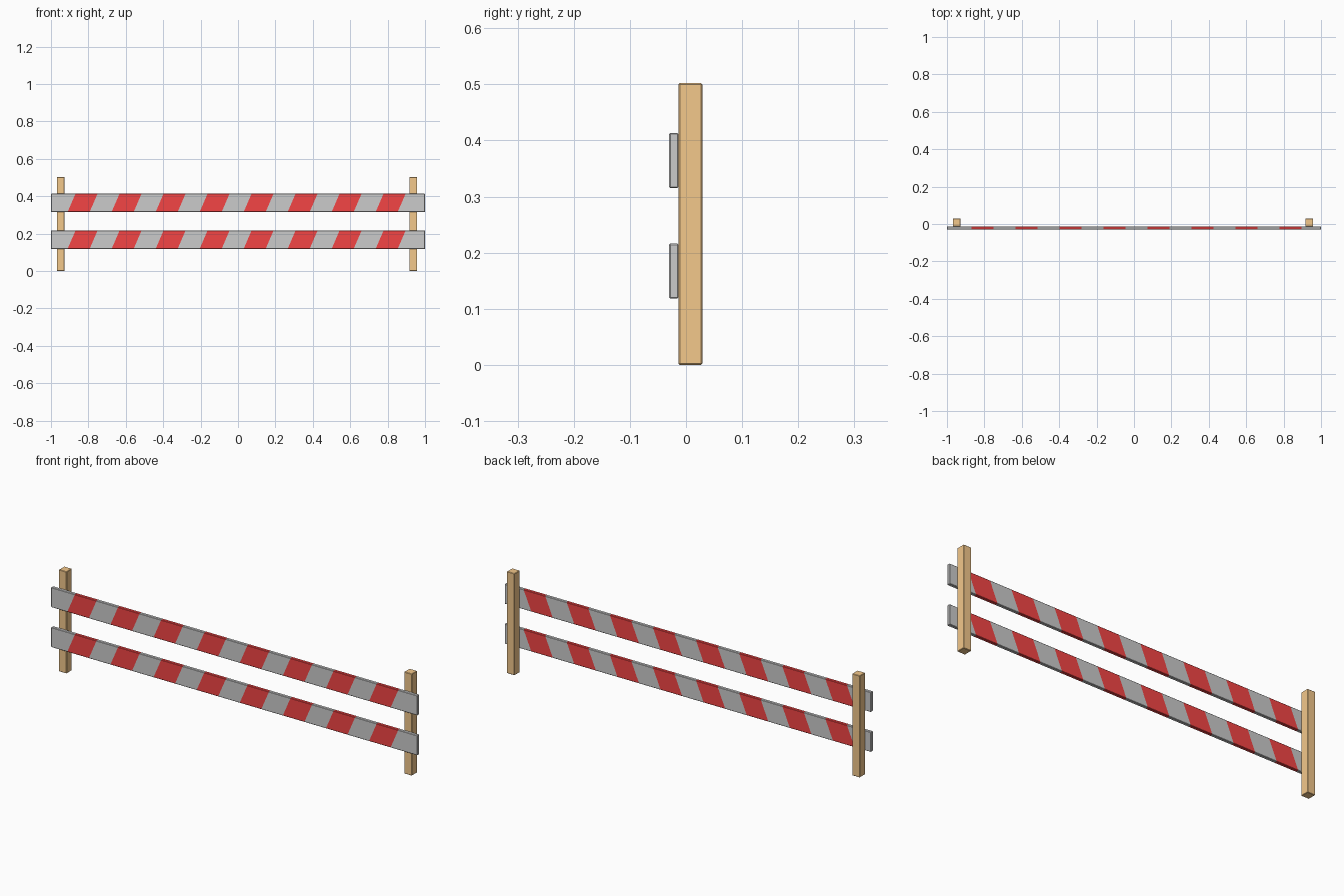
import bpy
import bmesh
from math import floor
from mathutils import Matrix, Vector

if "Cube" in bpy.data.objects:
    bpy.data.objects.remove(bpy.data.objects["Cube"])


def material(name, color):
    mat = bpy.data.materials.new(name)
    mat.diffuse_color = (*color, 1)
    mat.use_nodes = True
    mat.node_tree.nodes["Principled BSDF"].inputs["Base Color"].default_value = mat.diffuse_color
    return mat


wood = material("wood", (0.9, 0.58, 0.26))
grey = material("grey", (0.8, 0.8, 0.8))
red = material("red", (0.9, 0.06, 0.06))


def box_mesh(lo, hi, bevel):
    lo, hi = Vector(lo), Vector(hi)
    bm = bmesh.new()
    bmesh.ops.create_cube(bm, size=1, matrix=Matrix.Translation((lo + hi) / 2)
                          @ Matrix.Diagonal((*(hi - lo), 1)))
    bmesh.ops.bevel(bm, geom=bm.edges[:], offset=bevel, segments=1,
                    profile=0.5, affect='EDGES')
    return bm


def finish(bm, name, mats):
    mesh = bpy.data.meshes.new(name)
    for mat in mats:
        mesh.materials.append(mat)
    bm.to_mesh(mesh)
    bm.free()
    obj = bpy.data.objects.new(name, mesh)
    bpy.context.collection.objects.link(obj)


# Wooden posts behind the boards
for side, x in (("left", -0.948), ("right", 0.937)):
    finish(box_mesh((x - 0.021, -0.013, 0), (x + 0.021, 0.029, 0.502), 0.002),
           side + "_post", [wood])

# Boards cut along slanted planes, alternate bands coloured red
START, PITCH, WIDTH, SLOPE, COUNT = -0.911, 0.2353, 0.1177, 0.43, 8
for level, z in (("lower", 0.118), ("upper", 0.315)):
    bm = box_mesh((-1, -0.03, z), (1, -0.0135, z + 0.098), 0.002)
    for i in range(COUNT):
        for x in (START + i * PITCH, START + i * PITCH + WIDTH):
            bmesh.ops.bisect_plane(
                bm, geom=bm.verts[:] + bm.edges[:] + bm.faces[:],
                plane_co=(x, 0, z), plane_no=(1, 0, -SLOPE))
    for face in bm.faces:
        c = face.calc_center_median()
        s = c.x - SLOPE * (c.z - z) - START
        i = floor(s / PITCH)
        face.material_index = int(0 <= i < COUNT and s - i * PITCH < WIDTH)
    finish(bm, level + "_board", [grey, red])
